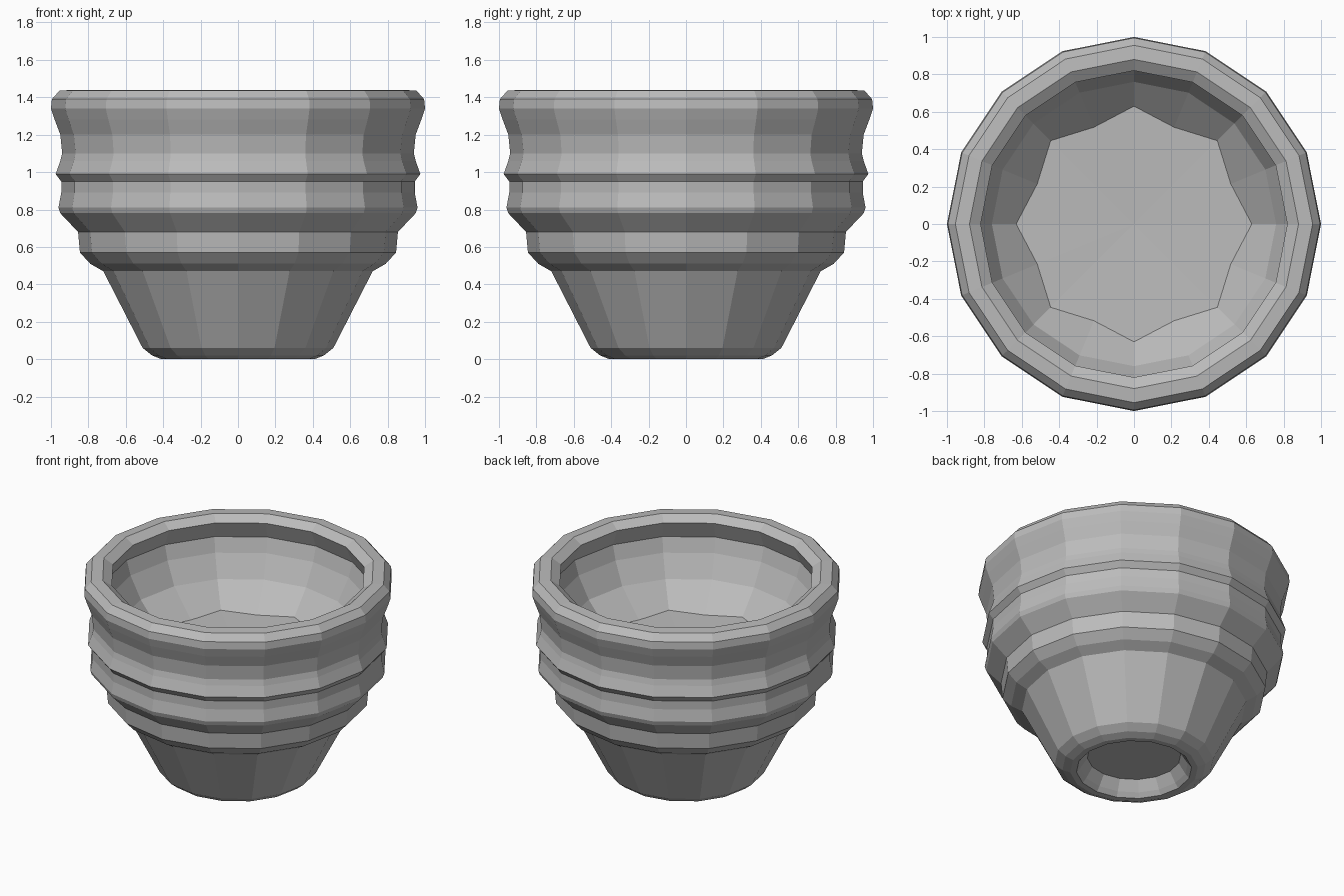
import bpy, bmesh
from math import cos, sin, pi

cube = bpy.data.objects.get("Cube")
if cube:
    bpy.data.objects.remove(cube)

SIDES = 16

clay = bpy.data.materials.new("grey clay")
clay.use_nodes = True
colour = (0.5, 0.5, 0.5, 1)
clay.diffuse_color = colour
clay.node_tree.nodes["Principled BSDF"].inputs["Base Color"].default_value = colour

# Profile from the recessed foot, up the ribbed outside, over the rim and down inside
foot = [(0.30, 0.10), (0.345, 0.03), (0.37, 0.0)]
outside = [(0.41, 0.0), (0.46, 0.02), (0.51, 0.06), (0.72, 0.47), (0.79, 0.51),
           (0.845, 0.57), (0.855, 0.68), (0.95, 0.78), (0.96, 0.81), (0.945, 0.89),
           (0.945, 0.95), (0.975, 0.99), (0.95, 1.06), (0.94, 1.1), (0.95, 1.2),
           (0.98, 1.28), (1.0, 1.34), (0.995, 1.39), (0.955, 1.435)]
inside = [(0.88, 1.44), (0.82, 1.40), (0.87, 1.28), (0.84, 1.18), (0.76, 1.03)]


def ring(bm, radius, z, odd_radius=None):
    """One ring of vertices; odd corners may use another radius."""
    verts = []
    for i in range(SIDES):
        r = odd_radius if odd_radius and i % 2 else radius
        a = 2 * pi * i / SIDES
        verts.append(bm.verts.new((r * cos(a), r * sin(a), z)))
    return verts


def fan(bm, verts, z):
    """Close a ring with triangles around a centre point."""
    centre = bm.verts.new((0, 0, z))
    for i in range(SIDES):
        bm.faces.new((verts[i], verts[(i + 1) % SIDES], centre))


bm = bmesh.new()
rings = [ring(bm, r, z) for r, z in foot + outside + inside]
rings.append(ring(bm, 0.63, 0.87, 0.56))  # star-shaped edge of the floor
for low, high in zip(rings, rings[1:]):
    for i in range(SIDES):
        j = (i + 1) % SIDES
        bm.faces.new((low[i], low[j], high[j], high[i]))
fan(bm, rings[0], 0.10)
fan(bm, rings[-1], 0.85)
bmesh.ops.recalc_face_normals(bm, faces=bm.faces)

mesh = bpy.data.meshes.new("ribbed_pot")
bm.to_mesh(mesh)
bm.free()
mesh.materials.append(clay)
pot = bpy.data.objects.new("ribbed_pot", mesh)
bpy.context.collection.objects.link(pot)
